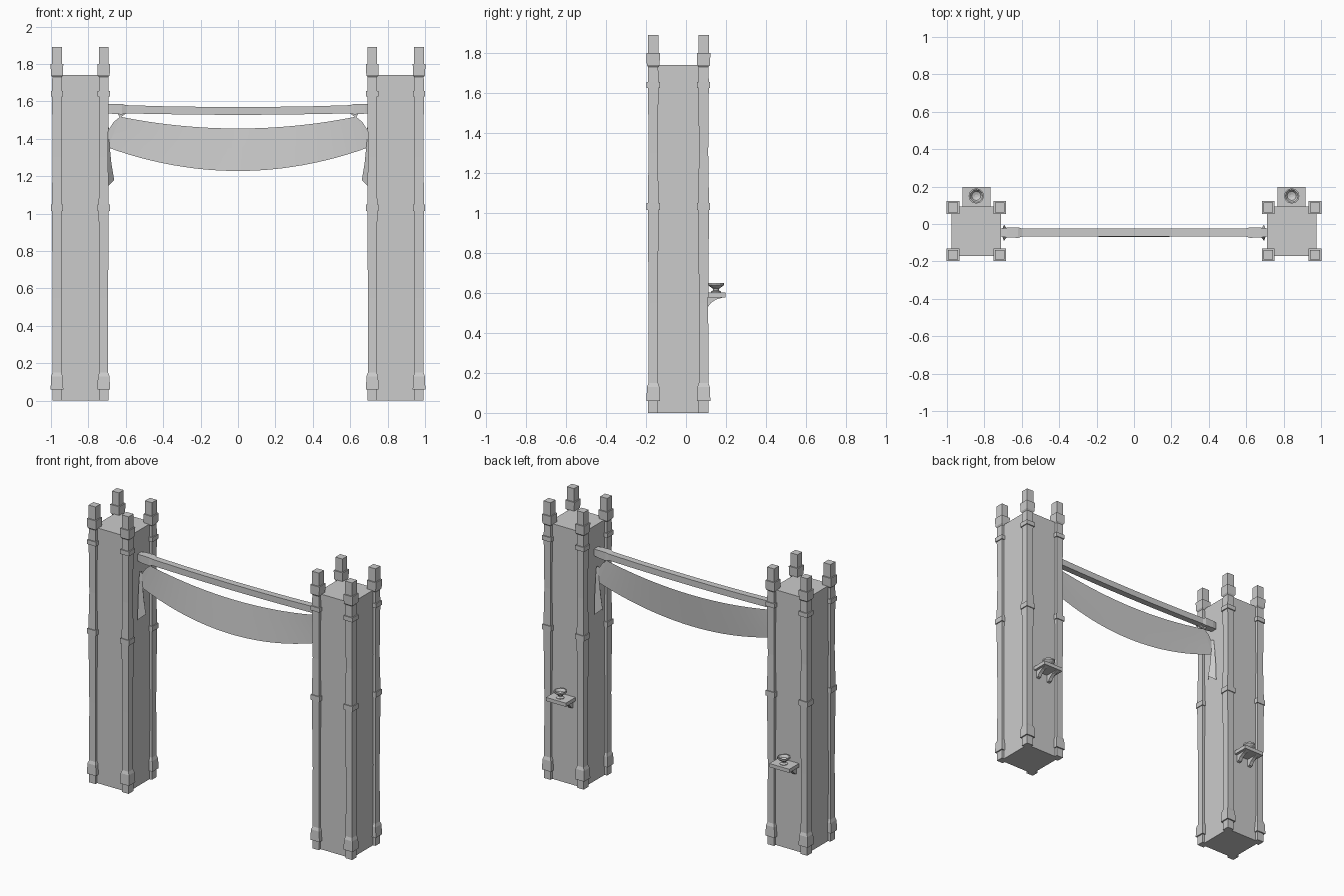
import bpy, bmesh, math

if "Cube" in bpy.data.objects:
    bpy.data.objects.remove(bpy.data.objects["Cube"])

GREY = (0.6, 0.6, 0.6, 1)
stone = bpy.data.materials.new("plain grey")
stone.use_nodes = True
stone.diffuse_color = GREY
stone.node_tree.nodes["Principled BSDF"].inputs["Base Color"].default_value = GREY

CX, CY = 0.843, -0.038       # tower centre


def make(name, bm, smooth=False):
    bmesh.ops.recalc_face_normals(bm, faces=bm.faces)
    me = bpy.data.meshes.new(name)
    bm.to_mesh(me)
    bm.free()
    me.materials.append(stone)
    ob = bpy.data.objects.new(name, me)
    bpy.context.collection.objects.link(ob)
    if smooth:
        for p in me.polygons:
            p.use_smooth = True
    return ob


def loft(name, rings, closed=True, caps=True, smooth=False):
    """Skin a list of equally long point rings."""
    bm = bmesh.new()
    vs = [[bm.verts.new(p) for p in r] for r in rings]
    n = len(vs[0])
    for a, b in zip(vs, vs[1:]):
        for i in range(n if closed else n - 1):
            j = (i + 1) % n
            bm.faces.new((a[i], a[j], b[j], b[i]))
    if closed and caps:
        bm.faces.new(vs[0])
        bm.faces.new(vs[-1])
    return make(name, bm, smooth)


def box(name, x0, x1, y0, y1, z0, z1):
    rings = [[(x0, y0, z), (x1, y0, z), (x1, y1, z), (x0, y1, z)] for z in (z0, z1)]
    return loft(name, rings)


def turned(name, cx, cy, profile, sides, turn=0.0):
    """Stack of regular polygons given as (radius, height)."""
    ang = [turn + math.tau * i / sides for i in range(sides)]
    return loft(name, [[(cx + r * math.cos(a), cy + r * math.sin(a), z) for a in ang]
                       for r, z in profile])


# Corner post profile: half width and height
POST = [(.025, 0), (.025, .06), (.034, .06), (.031, .13), (.024, .15), (.023, .55),
        (.027, 1.015), (.033, 1.015), (.033, 1.05), (.027, 1.05), (.023, 1.3),
        (.026, 1.625), (.033, 1.625), (.033, 1.655), (.026, 1.655), (.025, 1.73),
        (.032, 1.74), (.034, 1.80), (.026, 1.80), (.026, 1.89)]
BOWL = [(.026, .60), (.026, .606), (.014, .613), (.017, .623), (.032, .632),
        (.041, .64), (.041, .65), (.034, .65), (.024, .634), (.008, .628)]


def bracket(name, x, w):
    # Curved support below the shelf, swept across its width
    outer = [(.09, .525), (.11, .53), (.125, .55), (.15, .567), (.185, .577), (.09, .577)]
    loft(name, [[(x + d, y, z) for y, z in outer] for d in (-w, w)])


for side, s in (("right", -1), ("left", 1)):
    cx = s * CX
    box(side + "_tower", cx - .132, cx + .132, CY - .132, CY + .132, 0, 1.74)
    for row, dy in (("front", -.126), ("back", .126)):
        for place, dx in (("outer", .125 * s), ("inner", -.125 * s)):
            turned(f"{side}_{row}_{place}_post", cx + dx, CY + dy,
                   [(h * math.sqrt(2), z) for h, z in POST], 4, math.pi / 4)
    # Shelf with two brackets and an offering bowl
    box(side + "_shelf", cx - .075, cx + .075, .09, .198, .577, .602)
    for tag, dx in (("a", -.045), ("b", .045)):
        bracket(f"{side}_shelf_bracket_{tag}", cx + dx, .012)
    turned(side + "_bowl", cx, .15, BOWL, 12)

    # Hanging cloth tail against the inner tower face, folded down the middle
    rows = [(1.46, .006, .705, .69), (1.40, .014, .705, .69),
            (1.27, .032, .70, .677), (1.165, .043, .695, .662)]
    rings = [[(s * xw, -.047 - w, z - .018 * (z < 1.2)), (s * xf, -.047, z + .015 * (z < 1.2)),
              (s * xw, -.047 + w, z - .018 * (z < 1.2))] for z, w, xw, xf in rows]
    loft(side + "_cloth_tail", rings, closed=False)

# Sagging crossbar with swollen ends
rings = []
for x, h, w in [(-.72, .022, .02), (-.68, .026, .026), (-.62, .028, .028), (-.6, .022, .022),
                (-.4, .021, .022), (-.2, .021, .022), (0, .021, .022), (.2, .021, .022),
                (.4, .021, .022), (.6, .022, .022), (.62, .028, .028), (.68, .026, .026),
                (.72, .022, .02)]:
    z = 1.549 + .012 * (x / .7) ** 2
    rings.append([(x, -.046 - w, z - h), (x, -.046 + w, z - h),
                  (x, -.046 + w, z + h), (x, -.046 - w, z + h)])
loft("crossbar", rings)

# Draped banner, slightly bellied toward the front at its lower edge
rings = []
N = 24
for i in range(N + 1):
    t = 2 * i / N - 1
    xt, xb = .63 * t, .695 * t
    top = 1.455 + .063 * t * t
    low = 1.228 + .125 * t * t
    belly = .024 * (1 - t * t)
    rings.append([(xt + (xb - xt) * k, -.046 - belly * k, top + (low - top) * k)
                  for k in (0, .33, .67, 1)])
loft("banner", rings, closed=False, smooth=True)

# Gathered banner corners reaching to the towers
for side, s in (("right", -1), ("left", 1)):
    bm = bmesh.new()
    pts = [(.63, 1.518), (.665, 1.49), (.69, 1.45), (.705, 1.40), (.695, 1.353)]
    bm.faces.new([bm.verts.new((s * x, -.046, z)) for x, z in pts])
    make(side + "_banner_corner", bm)
    # Short tie from banner corner up to the bar
    loft(side + "_banner_tie", [[(s * .60, y, 1.535), (s * .645, y, 1.535),
                                 (s * .63, y, 1.513)] for y in (-.052, -.04)])
